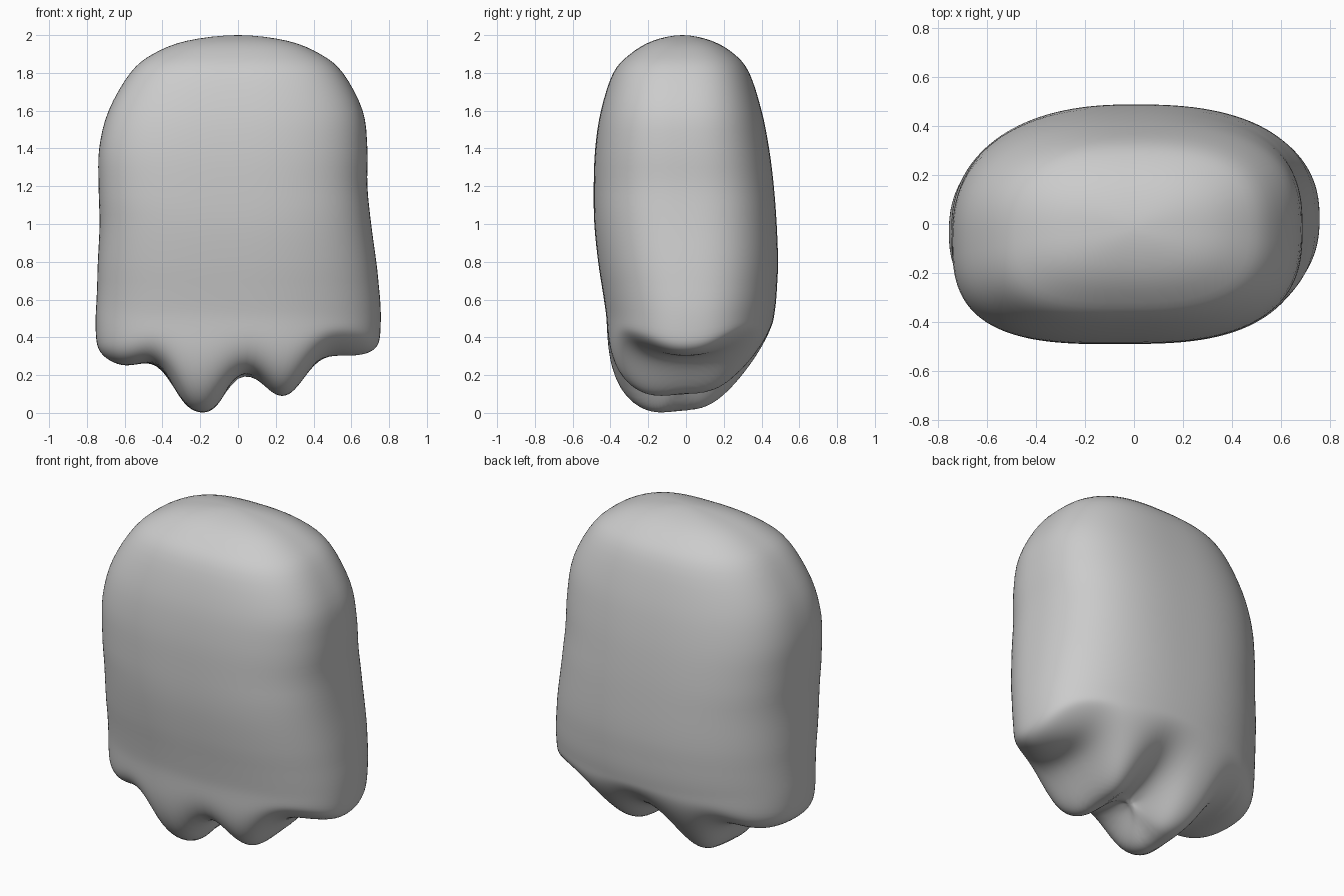
import bpy
import bmesh
import math

cube = bpy.data.objects.get("Cube")
if cube:
    bpy.data.objects.remove(cube, do_unlink=True)

SEGMENTS = 128
STEPS = 4       # rings between two body sections
CAP_RINGS = 36  # rings across the underside
RIM = 0.5       # height where the underside begins

# Body sections: height, right and left edge, front and back edge
SECTIONS = [
    (2.0, 0, 0, -.02, -.02),
    (1.97, -.27, .26, -.175, .135),
    (1.9, -.45, .435, -.295, .255),
    (1.8, -.57, .555, -.385, .335),
    (1.6, -.685, .66, -.45, .4),
    (1.4, -.735, .685, -.48, .44),
    (1.2, -.738, .685, -.488, .465),
    (1.0, -.733, .705, -.485, .48),
    (.8, -.742, .732, -.465, .487),
    (.6, -.75, .755, -.435, .48),
    (RIM, -.757, .758, -.42, .465),
]

# Wavy hem: x and height of its lower edge
HEM = [(-.8, .25), (-.7, .235), (-.62, .225), (-.55, .24), (-.48, .265),
       (-.42, .25), (-.36, .18), (-.32, .085), (-.27, .02), (-.22, -.003),
       (-.16, -.005), (-.12, .015), (-.08, .08), (-.03, .17), (.03, .207),
       (.1, .19), (.15, .13), (.2, .085), (.25, .075), (.3, .105),
       (.36, .2), (.42, .28), (.5, .3), (.6, .285), (.8, .26)]


def spline(a, b, c, d, t):
    return b + t / 2 * (c - a + t * (2*a - 5*b + 4*c - d + t * (3*(b - c) + d - a)))


def hem_height(x, y):
    """Hem height: lobes fade toward the back, the left lobe is keeled."""
    for (xa, za), (xb, zb) in zip(HEM, HEM[1:]):
        if x <= xb:
            low = za + (zb - za) * (x - xa) / (xb - xa)
            break
    fade = .5 * max(0, (y + .15) / .6) ** 2
    keel = 5 * y * y * max(0, x - .4)
    return low + max(0, .3 - low) * fade + keel


def outline(section):
    """Rounded oval through the four edges of a section, bent at the right."""
    z, x0, x1, y0, y1 = section
    power = 2.4 + .3 * min(1, abs(z - RIM) / .6)
    cx, cy = (x0 + x1) / 2, (y0 + y1) / 2
    points = []
    for i in range(SEGMENTS):
        a = math.tau * i / SEGMENTS
        c, s = math.cos(a), math.sin(a)
        x = cx + math.copysign(abs(c) ** (2 / power), c) * (x1 - x0) / 2
        y = cy + math.copysign(abs(s) ** (2 / power), s) * (y1 - y0) / 2
        points.append((x, y - .1 * min(0, x) ** 2, z))
    return points


# Domed body: the mirrored section above the crown keeps the top round
z, x0, x1, y0, y1 = SECTIONS[1]
padded = [(z, x1, x0, y1, y0)] + SECTIONS + [SECTIONS[-1]]
rings = []
for k in range(len(SECTIONS) - 1):
    for j in range(STEPS):
        if k + j:
            rings.append(outline([spline(*v, j / STEPS) for v in zip(*padded[k:k + 4])]))
rim = outline(SECTIONS[-1])
rings.append(rim)

# Underside: rings shrink to the middle and drop to the wavy hem
for k in range(1, CAP_RINGS):
    s = math.cos(math.pi / 2 * k / CAP_RINGS)
    ring = []
    for i, (ox, oy, _) in enumerate(rim):
        a = math.tau * i / SEGMENTS
        side = math.cos(a) ** 2
        p = 5 * side + (2.2 - .5 * math.sin(a)) * (1 - side)
        x, y = ox * s, .02 + (oy - .02) * s - .06 * (1 - s)
        low = hem_height(x, y)
        ring.append((x, y, low + (RIM - low) * (1 - (1 - s ** p) ** (1 / p))))
    rings.append(ring)

bm = bmesh.new()
loops = [[bm.verts.new(p) for p in ring] for ring in rings]
crown = bm.verts.new((0, -.02, 2))
base = bm.verts.new((0, -.04, hem_height(0, -.04)))
for i in range(SEGMENTS):
    j = (i + 1) % SEGMENTS
    bm.faces.new((crown, loops[0][i], loops[0][j]))
    bm.faces.new((base, loops[-1][j], loops[-1][i]))
    for upper, lower in zip(loops, loops[1:]):
        bm.faces.new((upper[i], lower[i], lower[j], upper[j]))
bmesh.ops.recalc_face_normals(bm, faces=bm.faces)

# Soften the hem into the body
soft = [v for v in bm.verts if v.co.z < .7]
for _ in range(8):
    bmesh.ops.smooth_vert(bm, verts=soft, factor=.5,
                          use_axis_x=True, use_axis_y=True, use_axis_z=True)
for face in bm.faces:
    face.smooth = True

mesh = bpy.data.meshes.new("draped_body")
bm.to_mesh(mesh)
bm.free()
body = bpy.data.objects.new("draped_body", mesh)
bpy.context.collection.objects.link(body)

# Plain grey surface
GREY = (.6, .6, .6, 1)
grey = bpy.data.materials.new("light_grey")
grey.use_nodes = True
grey.diffuse_color = GREY
grey.node_tree.nodes["Principled BSDF"].inputs["Base Color"].default_value = GREY
mesh.materials.append(grey)
